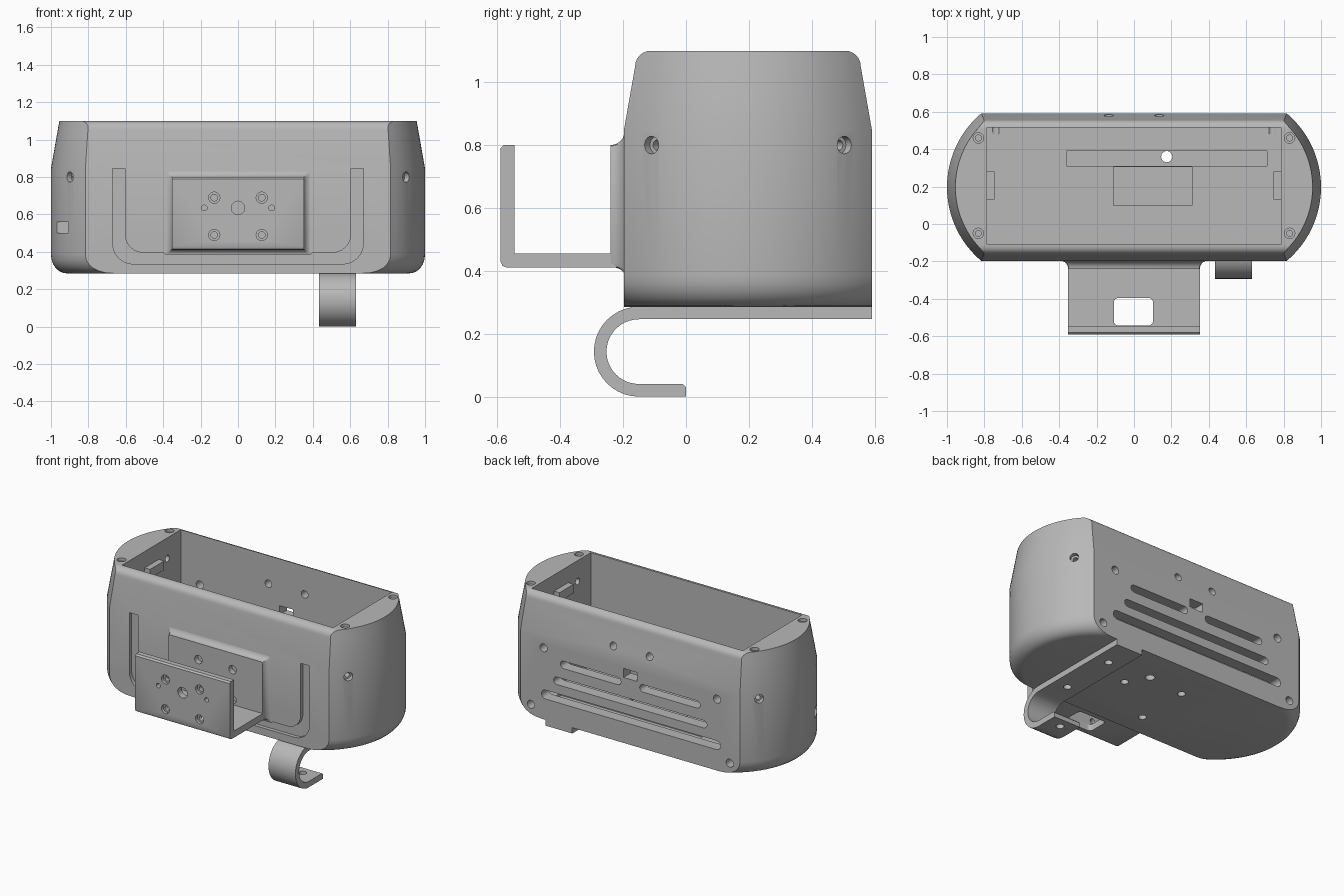
import bpy, bmesh
from math import sin, cos, pi, asin, sqrt
from mathutils import Vector

if "Cube" in bpy.data.objects:
    bpy.data.objects.remove(bpy.data.objects["Cube"])

grey = bpy.data.materials.new("plain grey")
grey.use_nodes = True
grey.diffuse_color = (0.48, 0.48, 0.48, 1)
grey.node_tree.nodes["Principled BSDF"].inputs["Base Color"].default_value = (0.48, 0.48, 0.48, 1)

PLACE = {"x": lambda u, v, w: (w, u, v),
         "y": lambda u, v, w: (u, w, v),
         "z": lambda u, v, w: (u, v, w)}


def loft(name, rings):
    """Closed solid through rings with equal point counts."""
    bm = bmesh.new()
    loops = [[bm.verts.new(p) for p in ring] for ring in rings]
    n = len(loops[0])
    for a, b in zip(loops, loops[1:]):
        for i in range(n):
            j = (i + 1) % n
            bm.faces.new((a[i], a[j], b[j], b[i]))
    bm.faces.new(loops[0][::-1])
    bm.faces.new(loops[-1])
    bmesh.ops.recalc_face_normals(bm, faces=bm.faces)
    mesh = bpy.data.meshes.new(name)
    bm.to_mesh(mesh)
    bm.free()
    mesh.materials.append(grey)
    ob = bpy.data.objects.new(name, mesh)
    bpy.context.collection.objects.link(ob)
    return ob


def prism(name, pts, axis, lo, hi):
    return loft(name, [[PLACE[axis](u, v, w) for u, v in pts] for w in (lo, hi)])


def rounded(u0, u1, v0, v1, r, seg=6):
    """Rectangle outline with round corners."""
    pts = []
    corners = [(u1 - r, v1 - r), (u0 + r, v1 - r), (u0 + r, v0 + r), (u1 - r, v0 + r)]
    for k, (cu, cv) in enumerate(corners):
        for i in range(seg + 1):
            t = (k + i / seg) * pi / 2
            pts.append((cu + r * cos(t), cv + r * sin(t)))
    return pts


def box(u0, u1, v0, v1, axis, lo, hi):
    return prism("cutter", [(u0, v0), (u1, v0), (u1, v1), (u0, v1)], axis, lo, hi)


def slot(u0, u1, v, h, axis, lo, hi):
    return prism("cutter", rounded(u0, u1, v - h / 2, v + h / 2, h * 0.49), axis, lo, hi)


def drill(start, end, r):
    """Round cutter between two points."""
    a, b = Vector(start), Vector(end)
    q = (b - a).to_track_quat("Z", "Y")
    ring = [q @ Vector((r * cos(i * pi / 10), r * sin(i * pi / 10), 0)) for i in range(20)]
    return loft("cutter", [[a + p for p in ring], [b + p for p in ring]])


def cut(target, cutters):
    bpy.context.view_layer.objects.active = target
    for c in cutters:
        c.hide_render = True
        m = target.modifiers.new("cut", "BOOLEAN")
        m.object, m.operation, m.solver = c, "DIFFERENCE", "EXACT"
        bpy.ops.object.modifier_apply(modifier=m.name)
        bpy.data.objects.remove(c)


# Housing: flat front and back, arced ends, tapered rounded top
MID, RAD, CX = 0.197, 0.516, 0.484


def outline(z, inset, half):
    r = RAD - inset
    top = asin(half / r)
    arc = [(CX + r * cos(t), r * sin(t)) for t in [top * (i / 12 - 1) for i in range(25)]]
    return [(x, MID + y, z) for x, y in arc] + [(-x, MID - y, z) for x, y in arc]


quarter = [i * pi / 12 for i in range(7)]
rings = [outline(0.385 - 0.1 * cos(t), 0.085 * (1 - sin(t)), 0.395) for t in quarter]
rings.append(outline(0.845, 0, 0.395))
rings += [outline(1.05 + 0.05 * sin(t), 0.036 + 0.009 * sin(t), 0.31 + 0.049 * cos(t)) for t in quarter]
housing = loft("housing", rings)

# Main cavity and floor pockets
cuts = [box(-0.785, 0.785, -0.11, 0.515, "z", 0.34, 1.3),
        box(-0.36, 0.71, 0.31, 0.39, "z", 0.32, 0.4),
        box(-0.11, 0.31, 0.1, 0.305, "z", 0.325, 0.4),
        drill((0.175, 0.36, 0.2), (0.175, 0.36, 0.5), 0.03)]

# Ventilation slots, port and screw holes in the back
for x0, x1, z, h in [(0.07, 0.52, 0.69, 0.05), (-0.52, -0.07, 0.69, 0.05),
                     (-0.57, 0.57, 0.57, 0.05), (-0.67, 0.66, 0.455, 0.06)]:
    cuts.append(slot(x0, x1, z, h, "y", 0.45, 0.7))
cuts.append(box(-0.05, 0.05, 0.725, 0.785, "y", 0.45, 0.7))
for s in (-1, 1):
    for x, z, r in [(0.645, 0.765, 0.027), (0.74, 0.36, 0.027), (0.135, 0.91, 0.025)]:
        cuts.append(drill((s * x, 0.48, z), (s * x, 0.7, z), r))
    # Screw holes in the top rim, arced ends and inner end walls
    for y in (-0.05, 0.46):
        cuts.append(drill((s * 0.832, y, 1.08), (s * 0.832, y, 1.2), 0.028))
        cuts.append(drill((s * 0.832, y, 0.98), (s * 0.832, y, 1.15), 0.016))
    for dy in (-0.307, 0.307):
        n = Vector((sqrt(RAD ** 2 - dy ** 2) / RAD, dy / RAD, 0))
        for d, r in [(0.03, 0.028), (0.1, 0.016)]:
            a = Vector((CX, MID, 0.8)) + n * (RAD - d)
            b = Vector((CX, MID, 0.8)) + n * (RAD + 0.05)
            cuts.append(drill((s * a.x, a.y, a.z), (s * b.x, b.y, b.z), r))
    for y in (0.03, 0.37):
        cuts.append(drill((s * 0.75, y, 0.96), (s * 0.84, y, 0.96), 0.022))

# End port, underside holes and U-shaped front groove
cuts.append(box(-0.1, 0.02, 0.5, 0.56, "x", -1.1, -0.88))
for x, y in [(0.26, 0.22), (-0.1, 0.33), (-0.1, -0.04)]:
    cuts.append(drill((x, y, 0.2), (x, y, 0.315), 0.025))


def u_path(half, low, r):
    right = [(half - r + r * sin(t), low + r - r * cos(t)) for t in quarter]
    left = [(-x, z) for x, z in reversed(right)]
    return [(-half, 0.845)] + left + right + [(half, 0.845)]


cuts.append(prism("cutter", u_path(0.67, 0.335, 0.11) + u_path(0.605, 0.395, 0.1)[::-1],
                  "y", -0.3, -0.173))
cut(housing, cuts)

# Small tabs inside the end walls
for side, s in (("left", 1), ("right", -1)):
    tab = box(0.13, 0.28, 0.93, 0.99, "x", *sorted((s * 0.745, s * 0.8)))
    tab.name = side + "_inner_tab"

# Flared pad behind the bracket
pad_rings = []
for t in quarter:
    o, y = 0.045 * (1 - sin(t)), -0.195 - 0.045 * (1 - cos(t))
    pad_rings.append([(x, y, z) for x, z in rounded(-0.352 - o, 0.352 + o, 0.412 - o * 0.6, 0.8 + o, 0.012, 2)])
pad = loft("mount_pad", pad_rings)
BOLTS = [(x, z) for x in (-0.127, 0.127) for z in (0.49, 0.69)]
cut(pad, [drill((x, -0.3, z), (x, -0.205, z), 0.028) for x, z in BOLTS])

# L-shaped front bracket
profile = [(-0.21, 0.41), (-0.21, 0.455), (-0.545, 0.455), (-0.545, 0.8), (-0.58, 0.8),
           (-0.59, 0.79), (-0.59, 0.43), (-0.584, 0.416), (-0.57, 0.41)]
bracket = prism("front_bracket", profile, "x", -0.352, 0.352)
holes = [prism("cutter", rounded(-0.108, 0.102, -0.543, -0.395, 0.025), "z", 0.3, 0.453 + 0.1)]
holes += [drill((x, -0.7, z), (x, -0.57, z), 0.03) for x, z in BOLTS]
holes += [drill((x, -0.7, z), (x, -0.5, z), 0.018) for x, z in BOLTS]
holes += [drill((x, -0.7, 0.635), (x, -0.5, 0.635), r) for x, r in [(0, 0.036), (-0.18, 0.015), (0.18, 0.015)]]
cut(bracket, holes)

# Hook strip under the housing
turn = [pi / 2 + i * pi / 20 for i in range(21)]
outer = [(-0.15 + 0.143 * cos(t), 0.143 + 0.143 * sin(t)) for t in turn]
inner = [(-0.15 + 0.103 * cos(t), 0.143 + 0.103 * sin(t)) for t in reversed(turn)]
strip = [(0.592, 0.286)] + outer + [(0, 0), (0, 0.03), (-0.01, 0.04)] + inner + [(0.592, 0.246)]
hook = prism("hook_strip", strip, "x", 0.432, 0.632)
cut(hook, [drill((0.53, y, 0.2), (0.53, y, 0.275), 0.025) for y in (0.0, 0.39)]
    + [drill((0.53, -0.07, -0.1), (0.53, -0.07, 0.1), 0.025)])

# Smooth the rounded surfaces, keep hard edges
bpy.ops.object.select_all(action="DESELECT")
for ob in (housing, pad, bracket, hook):
    ob.select_set(True)
bpy.context.view_layer.objects.active = housing
bpy.ops.object.shade_smooth_by_angle(angle=pi / 7)
